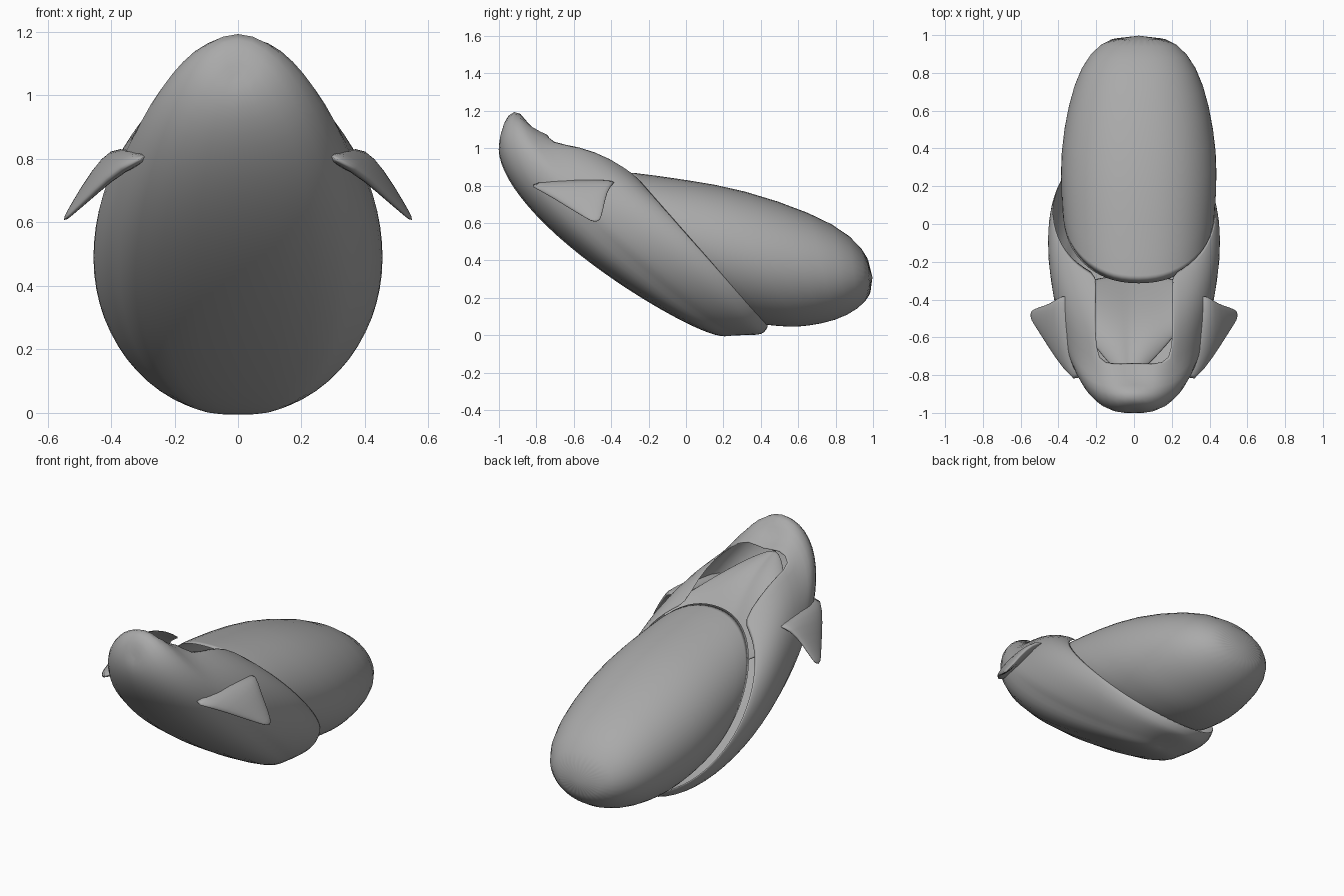
import bpy, bmesh, math
from mathutils import Vector

cube = bpy.data.objects.get("Cube")
if cube:
    bpy.data.objects.remove(cube, do_unlink=True)

# One plain grey for everything
grey = bpy.data.materials.new("plain_grey")
grey.use_nodes = True
tone = (0.4, 0.4, 0.4, 1)
grey.diffuse_color = tone
grey.node_tree.nodes["Principled BSDF"].inputs["Base Color"].default_value = tone


def finish(name, bm, sheet=True):
    """Turn a bmesh into a smooth object, thin sheets get a little thickness."""
    bmesh.ops.remove_doubles(bm, verts=bm.verts, dist=0.0005)
    bmesh.ops.recalc_face_normals(bm, faces=bm.faces)
    mesh = bpy.data.meshes.new(name)
    bm.to_mesh(mesh)
    bm.free()
    mesh.materials.append(grey)
    obj = bpy.data.objects.new(name, mesh)
    bpy.context.collection.objects.link(obj)
    for face in mesh.polygons:
        face.use_smooth = True
    if sheet:
        wall = obj.modifiers.new("wall", "SOLIDIFY")
        wall.thickness = 0.008
        wall.offset = 0
    smooth = obj.modifiers.new("smooth", "SUBSURF")
    smooth.levels = smooth.render_levels = 1


def bridge(bm, rings, keep=lambda row, col: True):
    """Join neighbouring closed rings with quads."""
    count = len(rings[0])
    for row in range(len(rings) - 1):
        for col in range(count):
            nxt = (col + 1) % count
            if keep(row, col):
                bm.faces.new((rings[row][col], rings[row][nxt],
                              rings[row + 1][nxt], rings[row + 1][col]))


def slanted_ring(bm, top, bottom, width, bulge=0.0, shift=0.0, blunt=1.0, count=32):
    """Ellipse between a top and a bottom (y, z) point, bowed down and forward.
    A blunt value below one broadens its upper half."""
    a, b = Vector((0, *top)), Vector((0, *bottom))
    bow = Vector((0, -0.68, -0.74)) * bulge
    ring = []
    for i in range(count):
        t = 2 * math.pi * i / count
        c, s = math.cos(t), math.sin(t)
        p = (a + b) / 2 + (a - b) / 2 * c + bow * abs(s) * (1 + 0.3 * c)
        power = blunt if c > 0 else 1.0
        p.x = shift + width * math.copysign(abs(s) ** power, s)
        ring.append(bm.verts.new(p))
    return ring


# Rear shell: open at its slanted front, closed at the tail
rear_sections = [
    ((-0.33, 0.875), (0.40, 0.06), 0.40),
    ((0.00, 0.83), (0.55, 0.045), 0.415),
    ((0.30, 0.78), (0.65, 0.05), 0.40),
    ((0.68, 0.65), (0.80, 0.08), 0.345),
    ((0.89, 0.53), (0.92, 0.14), 0.26),
    ((0.99, 0.39), (1.0, 0.23), 0.14),
]
bm = bmesh.new()
rings = [slanted_ring(bm, *s, shift=0.025, blunt=0.9) for s in rear_sections]
bridge(bm, rings)
bm.faces.new(rings[-1])
finish("rear_shell", bm)

# Front hood: rings fan from the rear rim round to the keel of a deep bowl
hood_sections = [
    ((-0.29, 0.88), (0.44, 0.05), 0.43, 0.0),
    ((-0.43, 1.00), (0.42, 0.012), 0.455, 0.03),
    ((-0.59, 1.08), (0.39, 0.006), 0.455, 0.07),
    ((-0.73, 1.11), (0.36, 0.006), 0.435, 0.105),
    ((-0.82, 1.16), (0.33, 0.006), 0.415, 0.135),
    ((-0.88, 1.225), (0.30, 0.006), 0.39, 0.16),
    ((-0.945, 1.2), (0.27, 0.006), 0.36, 0.185),
    ((-0.975, 1.11), (0.25, 0.006), 0.27, 0.205),
    ((-0.975, 1.06), (0.24, 0.006), 0.0, 0.21),
]
gap = [2, 2, 2, 0, 0, 0, 0, 0]   # half width of the roof opening, in columns
bm = bmesh.new()
rings = [slanted_ring(bm, *s, blunt=0.85) for s in hood_sections]
bridge(bm, rings, lambda row, col: gap[row] <= col < 32 - gap[row])
# Pinch the crown towards the point of the inner roof
for row, drop in ((3, 0.06), (4, 0.10), (5, 0.01)):
    rings[row][0].co.z -= drop
finish("front_hood", bm)

# Inner roof: a ridge that fans back and down from a point under the crown
bm = bmesh.new()
rows, cols = 10, 12
grid = []
for r in range(rows + 1):
    t = r / rows
    line = []
    for c in range(cols + 1):
        s = 2 * c / cols - 1
        rear = Vector((0, -0.25 - 0.08 * abs(s), 0.48 + 0.25 * abs(s)))
        p = Vector((-0.03, -0.82, 1.03)).lerp(rear, t)
        p.x += 0.41 * s * t ** 0.75
        p.z += 0.12 * math.sin(math.pi * t) * (1 - s * s)
        line.append(bm.verts.new(p))
    grid.append(line)
for r in range(rows):
    for c in range(cols):
        bm.faces.new((grid[r][c], grid[r][c + 1], grid[r + 1][c + 1], grid[r + 1][c]))
finish("inner_roof", bm)

# Side fins: flattened lofts from a long root to a drooping tip
fin_sections = [
    ((0.26, -0.90, 0.82), (0.34, -0.36, 0.81), 0.035),
    ((0.37, -0.78, 0.77), (0.385, -0.37, 0.83), 0.035),
    ((0.455, -0.65, 0.69), (0.445, -0.42, 0.77), 0.025),
    ((0.51, -0.56, 0.64), (0.51, -0.44, 0.67), 0.015),
    ((0.55, -0.50, 0.605), (0.55, -0.46, 0.605), 0.006),
]
for side, name in ((1, "left_fin"), (-1, "right_fin")):
    bm = bmesh.new()
    rings = []
    for front, back, thick in fin_sections:
        a, b = Vector(front), Vector(back)
        ring = []
        for i in range(12):
            t = 2 * math.pi * i / 12
            p = (a + b) / 2 + (a - b) / 2 * math.cos(t)
            p += Vector((0.72, -0.2, 0.66)) * thick * math.sin(t)
            p.x *= side
            ring.append(bm.verts.new(p))
        rings.append(ring)
    bridge(bm, rings)
    bm.faces.new(rings[0])
    bm.faces.new(rings[-1])
    finish(name, bm, sheet=False)
